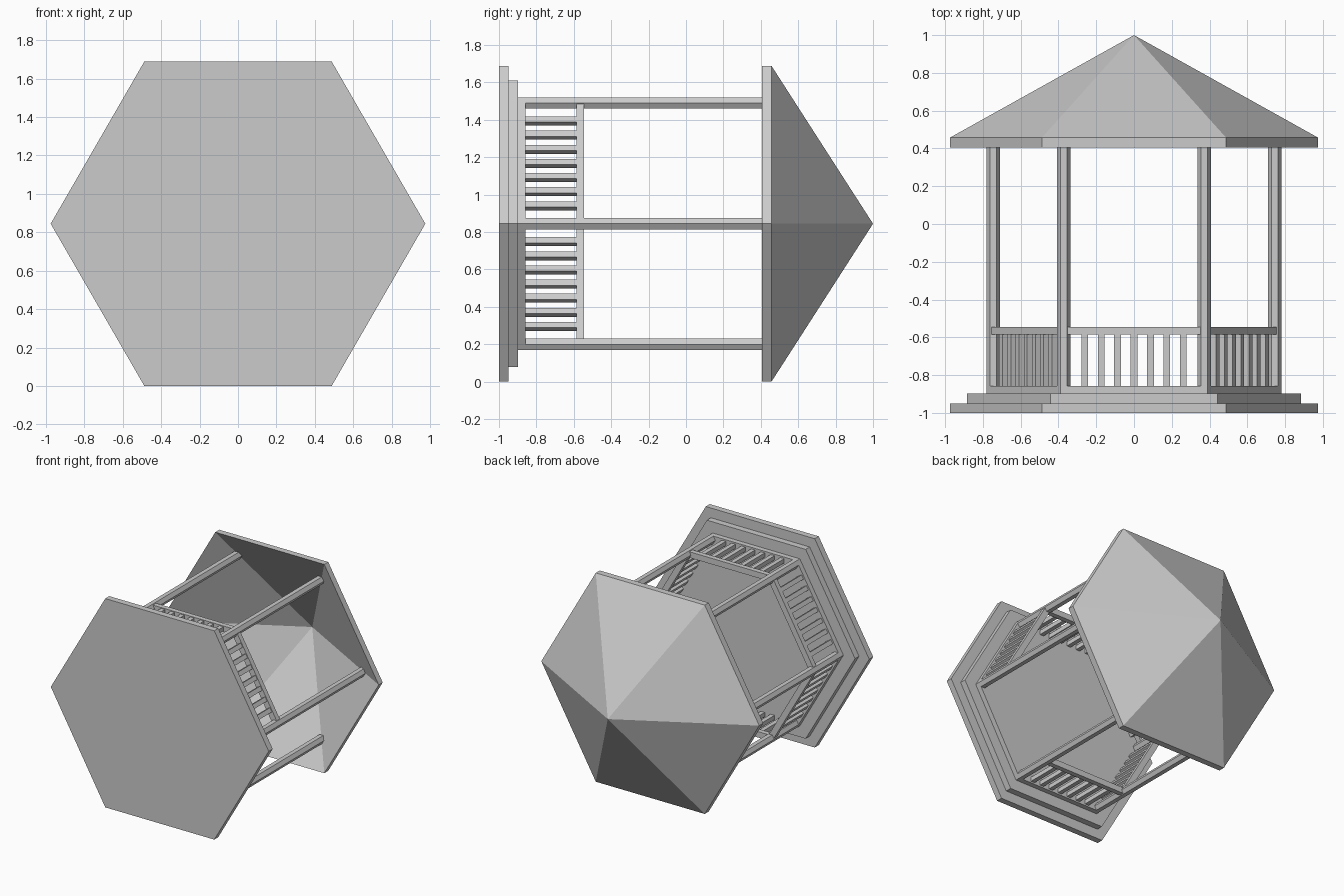
import bpy, bmesh, math
from mathutils import Matrix

if "Cube" in bpy.data.objects:
    bpy.data.objects.remove(bpy.data.objects["Cube"])

R = 0.975                        # outer corner radius of base and roof
CZ = R * math.cos(math.pi / 6)   # height of the long axis, which runs along y
POST_R = 0.745                   # distance of the posts from the axis
APOTHEM = POST_R * math.cos(math.pi / 6)
OPEN_SIDE = 5                    # entrance side, without railing

grey = bpy.data.materials.new("grey")
grey.diffuse_color = (0.6, 0.6, 0.6, 1)
grey.use_nodes = True
grey.node_tree.nodes["Principled BSDF"].inputs["Base Color"].default_value = grey.diffuse_color


def finish(name, bm):
    bmesh.ops.recalc_face_normals(bm, faces=bm.faces)
    me = bpy.data.meshes.new(name)
    bm.to_mesh(me)
    bm.free()
    me.materials.append(grey)
    ob = bpy.data.objects.new(name, me)
    bpy.context.collection.objects.link(ob)
    return ob


def hex_loop(bm, r, y, cx=0.0, cz=CZ):
    return [bm.verts.new((cx + r * math.cos(k * math.pi / 3), y,
                          cz + r * math.sin(k * math.pi / 3))) for k in range(6)]


def bridge(bm, a, b):
    for k in range(6):
        j = (k + 1) % 6
        bm.faces.new((a[k], a[j], b[j], b[k]))


def hex_prism(name, r, y0, y1, cx=0.0, cz=CZ):
    bm = bmesh.new()
    a, b = hex_loop(bm, r, y0, cx, cz), hex_loop(bm, r, y1, cx, cz)
    bridge(bm, a, b)
    bm.faces.new(a)
    bm.faces.new(b)
    return finish(name, bm)


# Three-step base, the last step being the floor
hex_prism("lower_step", R, -1.0, -0.949)
hex_prism("upper_step", 0.884, -0.949, -0.898)
hex_prism("floor", 0.78, -0.898, -0.857)

# Six hexagonal posts reaching the roof underside
for k in range(6):
    a = k * math.pi / 3
    hex_prism(f"post_{k + 1}", 0.035, -0.857, 0.535,
              POST_R * math.cos(a), CZ + POST_R * math.sin(a))

# Railings on five sides: top rail and seven square balusters
for k in range(6):
    if k == OPEN_SIDE:
        continue
    side = (Matrix.Translation((0, 0, CZ))
            @ Matrix.Rotation(-(k * math.pi / 3 + math.pi / 6), 4, 'Y'))
    bm = bmesh.new()
    bmesh.ops.create_cube(bm, size=1, matrix=side
                          @ Matrix.Translation((APOTHEM, -0.565, 0))
                          @ Matrix.Diagonal((0.048, 0.04, POST_R, 1)))
    finish(f"top_rail_{k + 1}", bm)
    bm = bmesh.new()
    for i in range(-3, 4):
        bmesh.ops.create_cube(bm, size=1, matrix=side
                              @ Matrix.Translation((APOTHEM, -0.7215, i * 0.0872))
                              @ Matrix.Diagonal((0.035, 0.275, 0.035, 1)))
    finish(f"balusters_{k + 1}", bm)

# Hollow roof: two parallel six-sided cones joined by a straight rim
bm = bmesh.new()
rim, eave = hex_loop(bm, R, 0.406), hex_loop(bm, R, 0.457)
bridge(bm, rim, eave)
for loop, tip in ((rim, 0.949), (eave, 1.0)):
    apex = bm.verts.new((0, tip, CZ))
    for k in range(6):
        bm.faces.new((loop[k], loop[(k + 1) % 6], apex))
finish("roof", bm)
